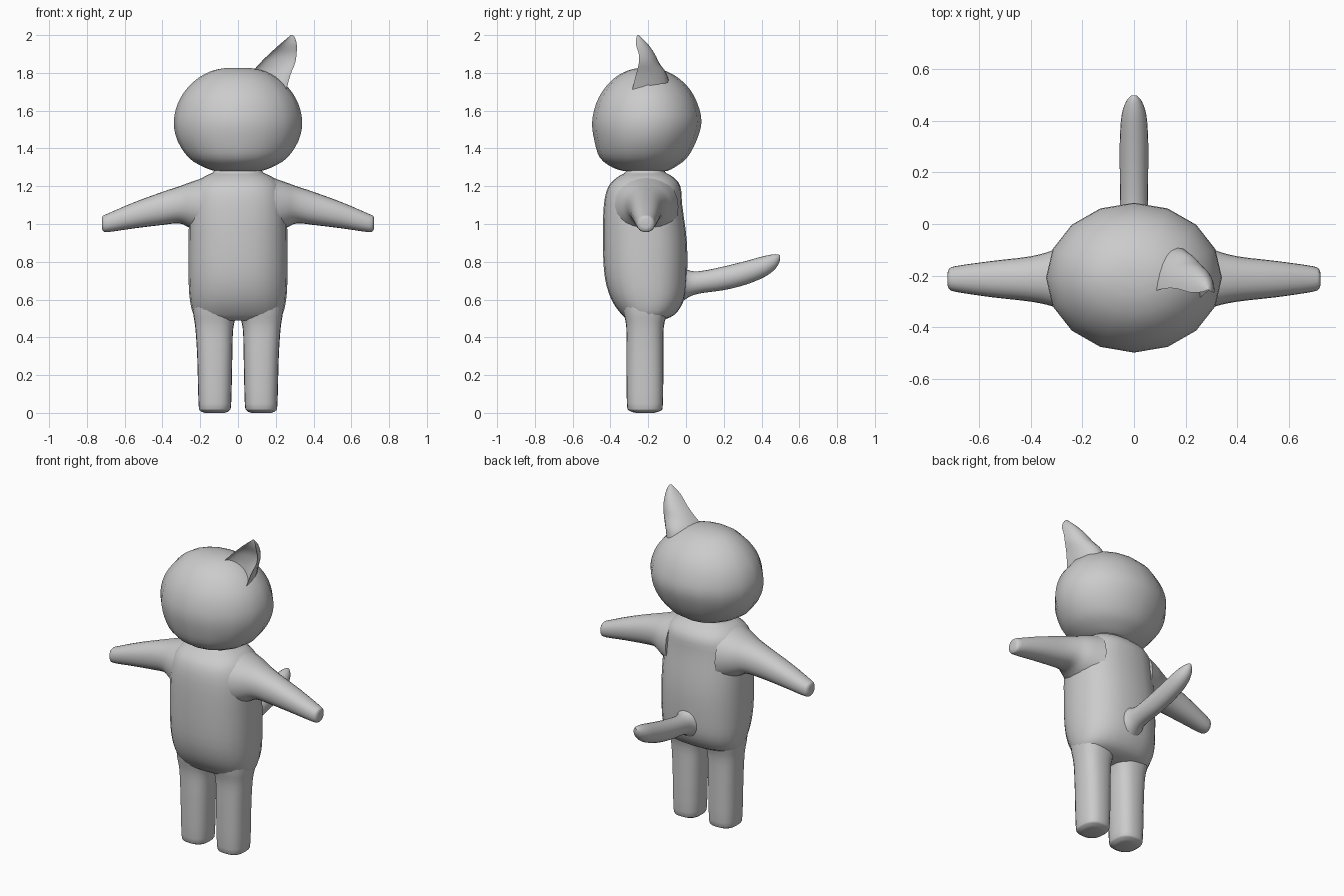
import bpy
import bmesh
import math
from mathutils import Vector

# Remove the default object
default_cube = bpy.data.objects.get("Cube")
if default_cube:
    bpy.data.objects.remove(default_cube, do_unlink=True)

# Single clay colour
clay = bpy.data.materials.new("clay_grey")
clay.use_nodes = True
clay_colour = (0.6, 0.6, 0.6, 1)
clay.diffuse_color = clay_colour
clay.node_tree.nodes["Principled BSDF"].inputs["Base Color"].default_value = clay_colour


def catmull(a, b, c, d, t):
    """Smooth value between b and c."""
    return b + 0.5 * t * (c - a + t * (2 * a - 5 * b + 4 * c - d + t * (3 * (b - c) + d - a)))


def refine(rings, steps):
    """Insert smooth in-between rings."""
    result = []
    last = len(rings) - 1
    for i in range(last):
        quad = [rings[max(0, min(last, i + k))] for k in (-1, 0, 1, 2)]
        for step in range(steps):
            result.append([catmull(*values, step / steps) for values in zip(*quad)])
    result.append(list(rings[last]))
    return result


def oval(angle, power):
    """Point on a unit superellipse."""
    c, s = math.cos(angle), math.sin(angle)
    return (math.copysign(abs(c) ** (2 / power), c), math.copysign(abs(s) ** (2 / power), s))


def scoop(angle, power):
    """Crescent section: round at the back, hollow at the front."""
    c, s = math.cos(angle), math.sin(angle)
    return (c, 2 * s - 1 if s > 0 else -0.55 * s - 1)


def loft(name, axis, rings, sides=24, power=2, steps=3, section=oval, mirror=False):
    """Skin rings (position, low u, high u, low v, high v) along a world axis."""
    bm = bmesh.new()
    loops = []
    for position, u0, u1, v0, v1 in refine(rings, steps):
        loop = []
        for i in range(sides):
            u, v = section(math.tau * i / sides, power)
            point = Vector()
            point[axis] = position
            point[(axis + 1) % 3] = (u0 + u1) / 2 + u * (u1 - u0) / 2
            point[(axis + 2) % 3] = (v0 + v1) / 2 + v * (v1 - v0) / 2
            if mirror:
                point.x = -point.x
            loop.append(bm.verts.new(point))
        loops.append(loop)
    for low, high in zip(loops, loops[1:]):
        for i in range(sides):
            j = (i + 1) % sides
            bm.faces.new((low[i], low[j], high[j], high[i]))
    bm.faces.new(loops[0][::-1])
    bm.faces.new(loops[-1])
    bmesh.ops.recalc_face_normals(bm, faces=bm.faces)
    mesh = bpy.data.meshes.new(name)
    bm.to_mesh(mesh)
    bm.free()
    mesh.materials.append(clay)
    part = bpy.data.objects.new(name, mesh)
    bpy.context.collection.objects.link(part)
    bpy.ops.object.select_all(action="DESELECT")
    part.select_set(True)
    bpy.context.view_layer.objects.active = part
    bpy.ops.object.shade_smooth_by_angle(angle=math.radians(50))
    return part


X, Y, Z = range(3)

# Torso, from hips to neck
loft("torso", Z, [
    (0.49, -0.2, 0.2, -0.3, -0.13),
    (0.52, -0.235, 0.235, -0.34, -0.06),
    (0.6, -0.255, 0.255, -0.395, -0.01),
    (0.72, -0.262, 0.262, -0.43, 0.005),
    (0.9, -0.262, 0.262, -0.44, 0.005),
    (1.1, -0.255, 0.255, -0.435, -0.02),
    (1.2, -0.23, 0.23, -0.41, -0.03),
    (1.25, -0.18, 0.18, -0.36, -0.07),
    (1.275, -0.13, 0.13, -0.32, -0.11),
    (1.31, -0.13, 0.13, -0.32, -0.11),
], power=2.4)

# Head, wide and slightly flattened on top
loft("head", Z, [
    (1.28, -0.12, 0.12, -0.33, -0.1),
    (1.3, -0.18, 0.18, -0.39, -0.06),
    (1.35, -0.26, 0.26, -0.455, 0.005),
    (1.44, -0.32, 0.32, -0.485, 0.055),
    (1.54, -0.34, 0.34, -0.497, 0.082),
    (1.64, -0.318, 0.318, -0.475, 0.06),
    (1.72, -0.268, 0.268, -0.43, 0.015),
    (1.78, -0.2, 0.2, -0.37, -0.05),
    (1.815, -0.125, 0.125, -0.3, -0.12),
    (1.827, -0.05, 0.05, -0.24, -0.18),
], sides=16)

# The one ear, hollow at the front
loft("left_ear", Z, [
    (1.69, 0.06, 0.25, -0.29, -0.08),
    (1.79, 0.07, 0.278, -0.265, -0.1),
    (1.85, 0.115, 0.302, -0.25, -0.14),
    (1.9, 0.165, 0.31, -0.25, -0.165),
    (1.95, 0.22, 0.311, -0.265, -0.2),
    (1.985, 0.262, 0.302, -0.263, -0.235),
    (2.0, 0.28, 0.29, -0.257, -0.25),
], section=scoop)

# Arms and legs, one profile each, mirrored
arm_rings = [
    (0.17, -0.39, -0.04, 0.93, 1.25),
    (0.25, -0.35, -0.07, 0.975, 1.222),
    (0.31, -0.32, -0.1, 1.003, 1.2),
    (0.4, -0.3, -0.125, 0.995, 1.17),
    (0.55, -0.283, -0.143, 0.977, 1.115),
    (0.69, -0.262, -0.163, 0.957, 1.055),
    (0.715, -0.25, -0.175, 0.965, 1.043),
    (0.721, -0.235, -0.19, 0.98, 1.03),
]
leg_rings = [
    (0, 0.07, 0.175, -0.265, -0.17),
    (0.012, 0.047, 0.2, -0.3, -0.135),
    (0.05, 0.036, 0.209, -0.313, -0.122),
    (0.3, 0.03, 0.216, -0.316, -0.12),
    (0.45, 0.025, 0.226, -0.316, -0.118),
    (0.53, 0.005, 0.238, -0.33, -0.1),
    (0.6, 0.002, 0.24, -0.34, -0.09),
]
for side, flip in (("left", False), ("right", True)):
    loft(side + "_arm", X, arm_rings, power=2.2, mirror=flip)
    loft(side + "_leg", Z, leg_rings, power=2.5, mirror=flip)

# Tail, flared where it leaves the back
loft("tail", Y, [
    (-0.04, 0.57, 0.79, -0.1, 0.1),
    (0.01, 0.61, 0.757, -0.065, 0.065),
    (0.07, 0.632, 0.75, -0.055, 0.055),
    (0.2, 0.65, 0.775, -0.055, 0.055),
    (0.32, 0.68, 0.805, -0.055, 0.055),
    (0.42, 0.722, 0.832, -0.048, 0.048),
    (0.475, 0.765, 0.84, -0.03, 0.03),
    (0.497, 0.805, 0.835, -0.01, 0.01),
], sides=20)
